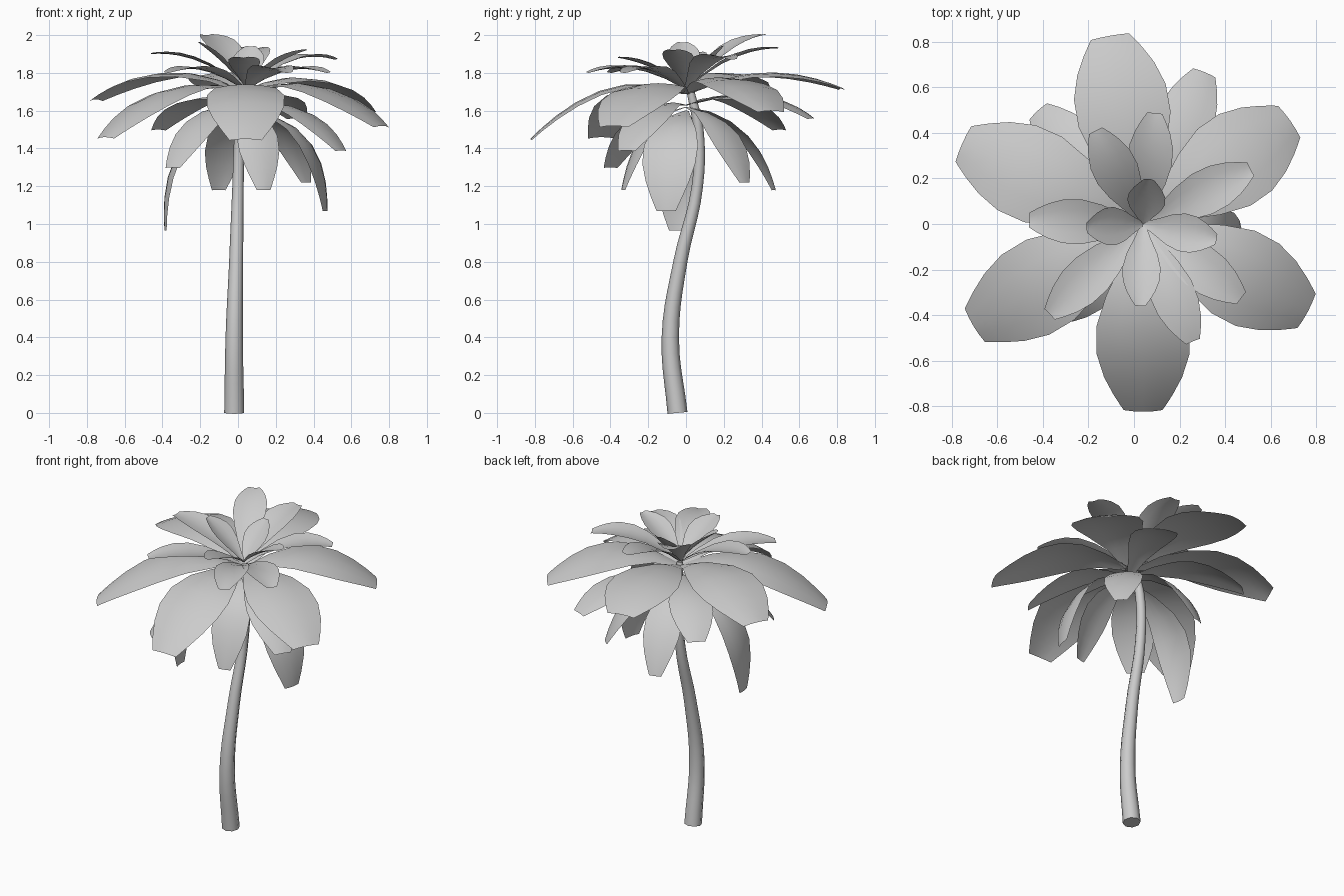
import bpy, math
from mathutils import Vector

if "Cube" in bpy.data.objects:
    bpy.data.objects.remove(bpy.data.objects["Cube"])

ROWS, COLS = 9, 5


def leaf(name, base, tip, reach, lift, width, cup, taper):
    """Blunt-ended blade along a quadratic curve; reach and lift place the control point."""
    a, c = Vector(base), Vector(tip)
    b = a.lerp(c, reach)
    b.z = lift
    flat = Vector((c.x - a.x, c.y - a.y, 0)).normalized()
    side = Vector((-flat.y, flat.x, 0))
    verts, faces = [], []
    for i in range(ROWS):
        t = math.sin(i / (ROWS - 1) * math.pi / 2)
        # narrow root, widest past the middle, blunt tip
        w = width / 2 * (0.1 + 0.9 * math.sin(math.pi * taper * t ** 1.25))
        p = a * (1 - t) ** 2 + b * 2 * t * (1 - t) + c * t * t
        up = (a.lerp(b, t) - b.lerp(c, t)).cross(side).normalized() * -1
        for j in range(COLS):
            s = 2 * j / (COLS - 1) - 1
            verts.append(p + side * s * w + up * 2 * cup * w * s * s)
    for i in range(ROWS - 1):
        for j in range(COLS - 1):
            k = i * COLS + j
            faces.append((k, k + COLS, k + COLS + 1, k + 1))
    me = bpy.data.meshes.new(name)
    me.from_pydata(verts, [], faces)
    me.shade_smooth()
    bpy.context.collection.objects.link(bpy.data.objects.new(name, me))


def tier(name, base_z, leaves, width, reach=.5, cup=-.06, taper=.89):
    """Ring of leaves, each given as azimuth, radius, tip height and lift."""
    base = Vector((.04, 0, base_z))
    for i, (deg, r, z, lift) in enumerate(leaves):
        a = math.radians(deg)
        tip = (base.x + r * math.cos(a), r * math.sin(a), z)
        leaf(f"{name}_{i + 1}", base, tip, reach, lift, width, cup, taper)


# Curved, tapering trunk
cu = bpy.data.curves.new("trunk", 'CURVE')
cu.dimensions = '3D'
cu.bevel_depth = 1
cu.bevel_resolution = 2
cu.use_fill_caps = True
cu.resolution_u = 5
sp = cu.splines.new('BEZIER')
path = [(-.02, -.045, 0, .053), (-.02, -.083, .4, .046), (-.01, -.03, .8, .037),
        (0, .06, 1.2, .03), (.01, .065, 1.5, .028), (.03, .02, 1.72, .02)]
sp.bezier_points.add(len(path) - 1)
for pt, (x, y, z, r) in zip(sp.bezier_points, path):
    pt.co, pt.radius = (x, y, z), r
    pt.handle_left_type = pt.handle_right_type = 'AUTO'
bpy.context.collection.objects.link(bpy.data.objects.new("trunk", cu))

# Leaf tiers, from the big spreading ring to the hanging ones and the heart
tier("broad_leaf", 1.69, [(35, .79, 1.60, 1.90), (100, .84, 1.72, 1.90), (156, .87, 1.66, 1.93),
                          (211, .87, 1.46, 1.86), (270, .825, 1.45, 1.87), (332, .82, 1.52, 1.86)], .42)
tier("middle_leaf", 1.63, [(68, .72, 1.56, 1.78), (133, .68, 1.50, 1.76), (226, .56, 1.30, 1.68),
                           (328, .60, 1.39, 1.70)], .26, reach=.57)
tier("hanging_leaf", 1.62, [(44, .45, 1.22, 1.59), (107, .49, 1.18, 1.60), (286, .35, 1.18, 1.60)],
     .23, reach=.7, taper=.92)
tier("right_hanging_leaf", 1.6, [(346, .44, 1.07, 1.58)], .30, reach=.95, taper=.91)
tier("left_hanging_leaf", 1.6, [(186, .43, .965, 1.52)], .26, reach=1.1, taper=.91)
tier("upper_leaf", 1.71, [(27, .53, 1.87, 1.94), (84, .49, 1.93, 1.93), (117, .46, 2.0, 1.97),
                          (178, .50, 1.90, 1.92), (224, .57, 1.80, 1.87), (293, .56, 1.80, 1.88),
                          (323, .54, 1.80, 1.87)], .2, cup=.08, taper=.92)
tier("inner_leaf", 1.73, [(82, .20, 1.94, 1.83), (184, .25, 1.96, 1.87), (268, .36, 1.88, 1.85),
                          (348, .33, 1.92, 1.87)], .17, cup=.12, taper=.94)
